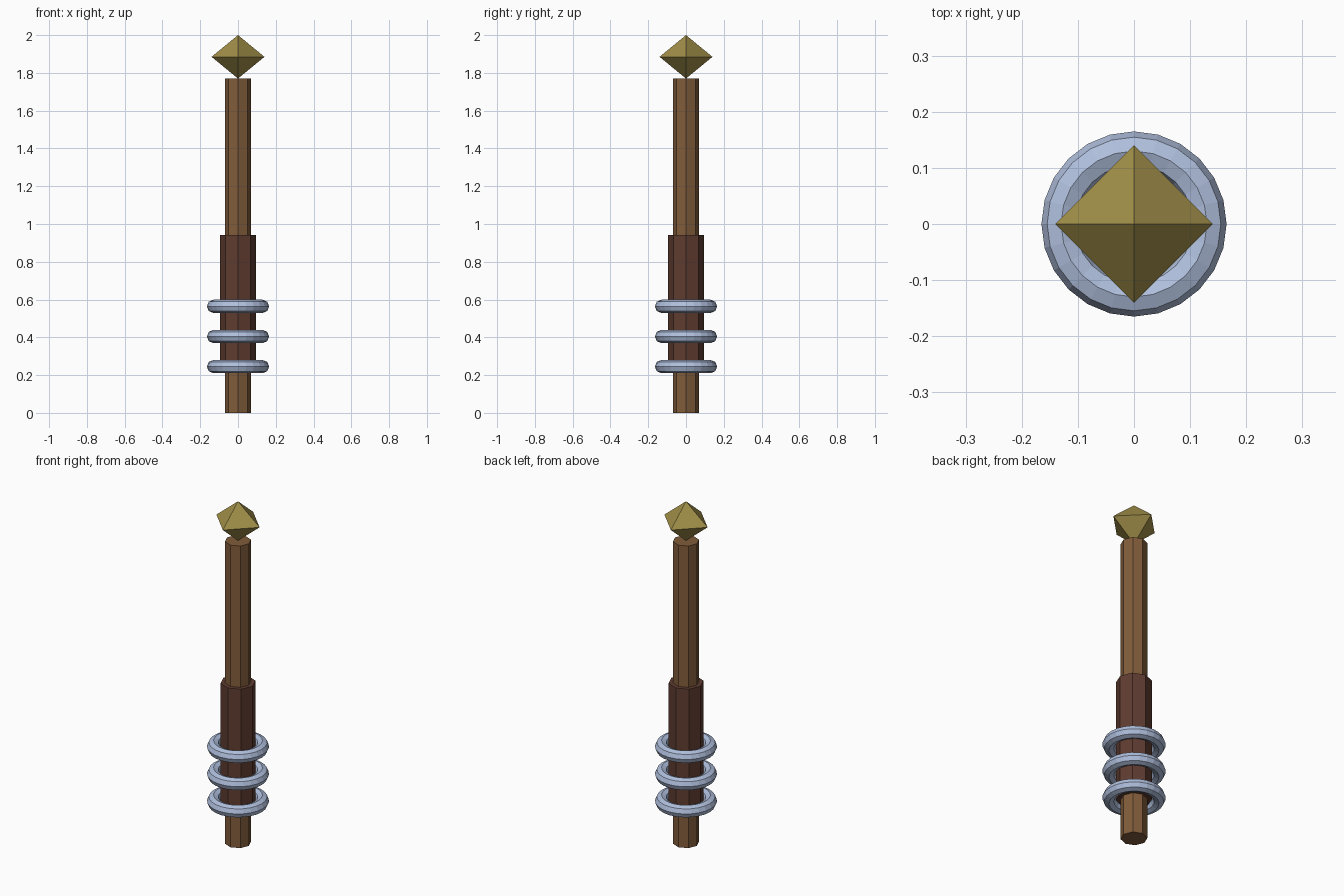
import bpy, math
from math import cos, sin, pi

if "Cube" in bpy.data.objects:
    bpy.data.objects.remove(bpy.data.objects["Cube"])


def material(name, rgb):
    m = bpy.data.materials.new(name)
    m.diffuse_color = (*rgb, 1)
    m.use_nodes = True
    m.node_tree.nodes["Principled BSDF"].inputs["Base Color"].default_value = m.diffuse_color
    return m


wood = material("brown wood", (0.220, 0.107, 0.043))
leather = material("dark leather", (0.115, 0.045, 0.030))
steel = material("pale blue steel", (0.430, 0.520, 0.720))
gold = material("dull gold", (0.350, 0.270, 0.065))


def build(name, verts, faces, mat):
    mesh = bpy.data.meshes.new(name)
    mesh.from_pydata(verts, [], faces)
    mesh.materials.append(mat)
    obj = bpy.data.objects.new(name, mesh)
    bpy.context.collection.objects.link(obj)
    return obj


def prism(name, radius, z0, z1, mat, n=8):
    ring = [(radius * sin(2 * pi * i / n), -radius * cos(2 * pi * i / n)) for i in range(n)]
    verts = [(x, y, z) for z in (z0, z1) for x, y in ring]
    faces = [(i, (i + 1) % n, n + (i + 1) % n, n + i) for i in range(n)]
    faces += [tuple(reversed(range(n))), tuple(range(n, 2 * n))]
    return build(name, verts, faces, mat)


def torus(name, major, minor, z, mat, n=24, m=8):
    verts = []
    for i in range(n):
        a = 2 * pi * i / n
        for j in range(m):
            b = 2 * pi * j / m
            r = major + minor * cos(b)
            verts.append((r * cos(a), r * sin(a), z + minor * sin(b)))
    faces = [(i * m + j, (i + 1) % n * m + j, (i + 1) % n * m + (j + 1) % m,
              i * m + (j + 1) % m) for i in range(n) for j in range(m)]
    return build(name, verts, faces, mat)


# Long shaft and thicker grip, both octagonal with corners on the axes
prism("shaft", 0.07, 0.0, 1.77, wood)
prism("grip", 0.094, 0.235, 0.942, leather)

# Three evenly spaced loose rings
for k in range(3):
    torus(f"ring_{k + 1}", 0.13, 0.035, 0.245 + 0.1595 * k, steel)

# Octahedral gem balanced on the tip
r, mid = 0.14, 1.885
corners = [(r, 0, mid), (0, r, mid), (-r, 0, mid), (0, -r, mid), (0, 0, 2.0), (0, 0, 1.77)]
sides = [f for i in range(4) for f in ((i, (i + 1) % 4, 4), ((i + 1) % 4, i, 5))]
build("tip_gem", corners, sides, gold)
